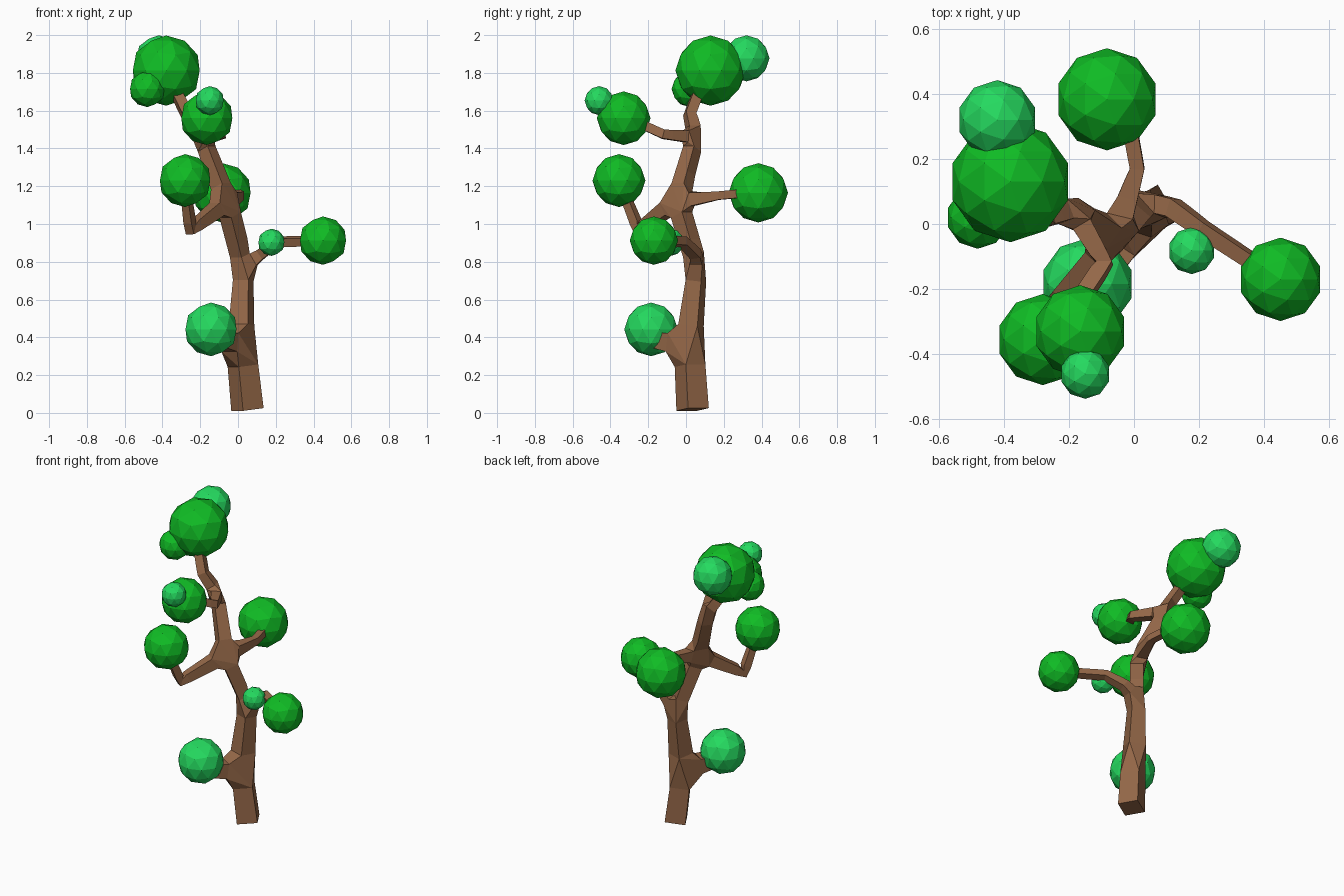
import bpy
import bmesh
from mathutils import Matrix

if "Cube" in bpy.data.objects:
    bpy.data.objects.remove(bpy.data.objects["Cube"])


def material(name, colour):
    m = bpy.data.materials.new(name)
    m.diffuse_color = (*colour, 1)
    m.use_nodes = True
    m.node_tree.nodes["Principled BSDF"].inputs["Base Color"].default_value = m.diffuse_color
    return m


bark = material("bark brown", (0.30, 0.138, 0.065))
dark = material("leaf green", (0.005, 0.50, 0.018))
light = material("light leaf green", (0.018, 0.70, 0.115))

# Trunk and branches: skeleton chains of (x, y, z, radius); forks reuse the same point
fork_low = (0.015, 0.015, 0.36, 0.058)
fork_mid = (0.03, 0.06, 0.77, 0.040)
fork_high = (-0.06, -0.045, 1.12, 0.042)
fork_top = (-0.19, 0.05, 1.46, 0.034)
chains = [
    [(0.05, 0.035, 0.018, 0.063), fork_low, fork_mid, fork_high, fork_top,
     (-0.27, 0.02, 1.58, 0.028), (-0.35, 0.08, 1.74, 0.026)],
    [fork_low, (-0.09, -0.15, 0.385, 0.042)],
    [fork_mid, (0.12, 0.05, 0.84, 0.028), (0.21, -0.015, 0.905, 0.024), (0.40, -0.14, 0.91, 0.022)],
    [fork_high, (0.01, 0.17, 1.15, 0.022), (-0.01, 0.28, 1.16, 0.022)],
    [fork_high, (-0.25, -0.25, 0.97, 0.026), (-0.27, -0.31, 1.12, 0.022)],
    [fork_top, (-0.09, -0.12, 1.475, 0.024), (-0.17, -0.24, 1.53, 0.024)],
]
points, edges = [], []
for chain in chains:
    for p in chain:
        if p not in points:
            points.append(p)
    edges += [(points.index(a), points.index(b)) for a, b in zip(chain, chain[1:])]

mesh = bpy.data.meshes.new("trunk_and_branches")
mesh.from_pydata([p[:3] for p in points], edges, [])
mesh.materials.append(bark)
trunk = bpy.data.objects.new("trunk_and_branches", mesh)
bpy.context.collection.objects.link(trunk)
skin = trunk.modifiers.new("Skin", 'SKIN')
skin.branch_smoothing = 0
skin.use_smooth_shade = False
for i, p in enumerate(points):
    sv = mesh.skin_vertices[0].data[i]
    sv.radius = (p[3], p[3])
    sv.use_root = i == 0


# Foliage: faceted balls
def ball(name, x, y, z, r, mat):
    me = bpy.data.meshes.new(name)
    bm = bmesh.new()
    bmesh.ops.create_icosphere(bm, subdivisions=2, radius=r, matrix=Matrix.Translation((x, y, z)))
    bm.to_mesh(me)
    bm.free()
    me.materials.append(mat)
    bpy.context.collection.objects.link(bpy.data.objects.new(name, me))


ball("crown_foliage", -0.38, 0.13, 1.812, 0.186, dark)
ball("crown_back_foliage", -0.42, 0.32, 1.877, 0.122, light)
ball("crown_side_foliage", -0.48, 0.02, 1.715, 0.096, dark)
ball("upper_front_foliage", -0.165, -0.33, 1.56, 0.142, dark)
ball("upper_front_tuft", -0.15, -0.46, 1.653, 0.077, light)
ball("left_foliage", -0.28, -0.355, 1.23, 0.14, dark)
ball("back_foliage", -0.083, 0.383, 1.165, 0.157, dark)
ball("right_foliage", 0.45, -0.17, 0.912, 0.128, dark)
ball("right_tuft", 0.177, -0.082, 0.903, 0.072, light)
ball("low_foliage", -0.143, -0.185, 0.442, 0.142, light)
